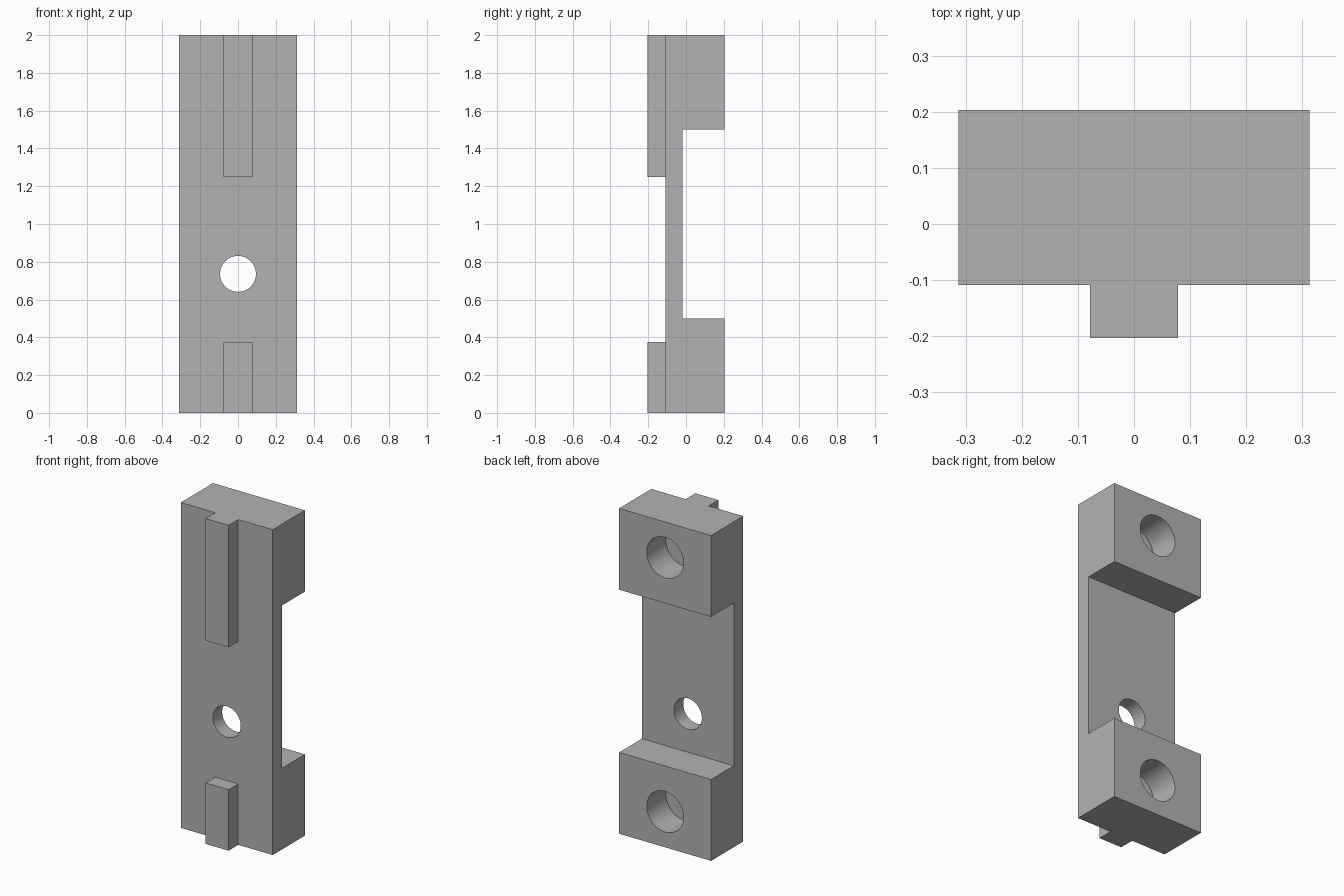
import bpy, bmesh, math
from mathutils import Matrix

cube = bpy.data.objects.get("Cube")
if cube:
    bpy.data.objects.remove(cube, do_unlink=True)

grey = bpy.data.materials.new("plain_grey")
grey.use_nodes = True
grey.diffuse_color = (0.45, 0.45, 0.45, 1)
grey.node_tree.nodes["Principled BSDF"].inputs["Base Color"].default_value = (0.45, 0.45, 0.45, 1)

HALF_W, FRONT, BACK, WEB = 0.3125, -0.109, 0.203, -0.018
RIB_FRONT, RIB_HALF_W = -0.203, 0.078


def make_object(name, bm):
    bmesh.ops.recalc_face_normals(bm, faces=bm.faces)
    mesh = bpy.data.meshes.new(name)
    bm.to_mesh(mesh)
    bm.free()
    mesh.materials.append(grey)
    obj = bpy.data.objects.new(name, mesh)
    bpy.context.collection.objects.link(obj)
    return obj


def prism(name, profile, half_width):
    """Extrude a (y, z) outline across x."""
    bm = bmesh.new()
    face = bm.faces.new([bm.verts.new((-half_width, y, z)) for y, z in profile])
    out = bmesh.ops.extrude_face_region(bm, geom=[face])
    verts = [v for v in out["geom"] if isinstance(v, bmesh.types.BMVert)]
    bmesh.ops.translate(bm, verts=verts, vec=(2 * half_width, 0, 0))
    return make_object(name, bm)


def bore(name, z, radius, y0, y1):
    """Cylinder along y, used as a cutter."""
    bm = bmesh.new()
    place = Matrix.Translation((0, (y0 + y1) / 2, z)) @ Matrix.Rotation(math.pi / 2, 4, "X")
    bmesh.ops.create_cone(bm, cap_ends=True, segments=64, radius1=radius,
                          radius2=radius, depth=y1 - y0, matrix=place)
    return make_object(name, bm)


def combine(target, tool, operation):
    mod = target.modifiers.new(tool.name, "BOOLEAN")
    mod.operation, mod.solver, mod.object = operation, "EXACT", tool
    bpy.context.view_layer.objects.active = target
    bpy.ops.object.modifier_apply(modifier=mod.name)
    bpy.data.objects.remove(tool, do_unlink=True)


# C-shaped body: thin web between two end blocks
body = prism("bracket_body", [(FRONT, 0), (BACK, 0), (BACK, 0.5), (WEB, 0.5),
                              (WEB, 1.5), (BACK, 1.5), (BACK, 2), (FRONT, 2)], HALF_W)

# Locating ribs on the front
for name, low, high in (("lower_rib", 0, 0.375), ("upper_rib", 1.25, 2)):
    rib = prism(name, [(RIB_FRONT, low), (FRONT, low), (FRONT, high), (RIB_FRONT, high)], RIB_HALF_W)
    combine(body, rib, "UNION")

# Through hole in the web, blind holes in the end blocks
combine(body, bore("web_hole", 0.736, 0.095, -0.3, 0.1), "DIFFERENCE")
for name, z in (("lower_hole", 0.219), ("upper_hole", 1.781)):
    combine(body, bore(name, z, 0.125, BACK - 0.1875, BACK + 0.1), "DIFFERENCE")

# Smooth bores, sharp edges elsewhere
bpy.ops.object.select_all(action="DESELECT")
body.select_set(True)
bpy.context.view_layer.objects.active = body
bpy.ops.object.shade_smooth_by_angle(angle=math.radians(30))
